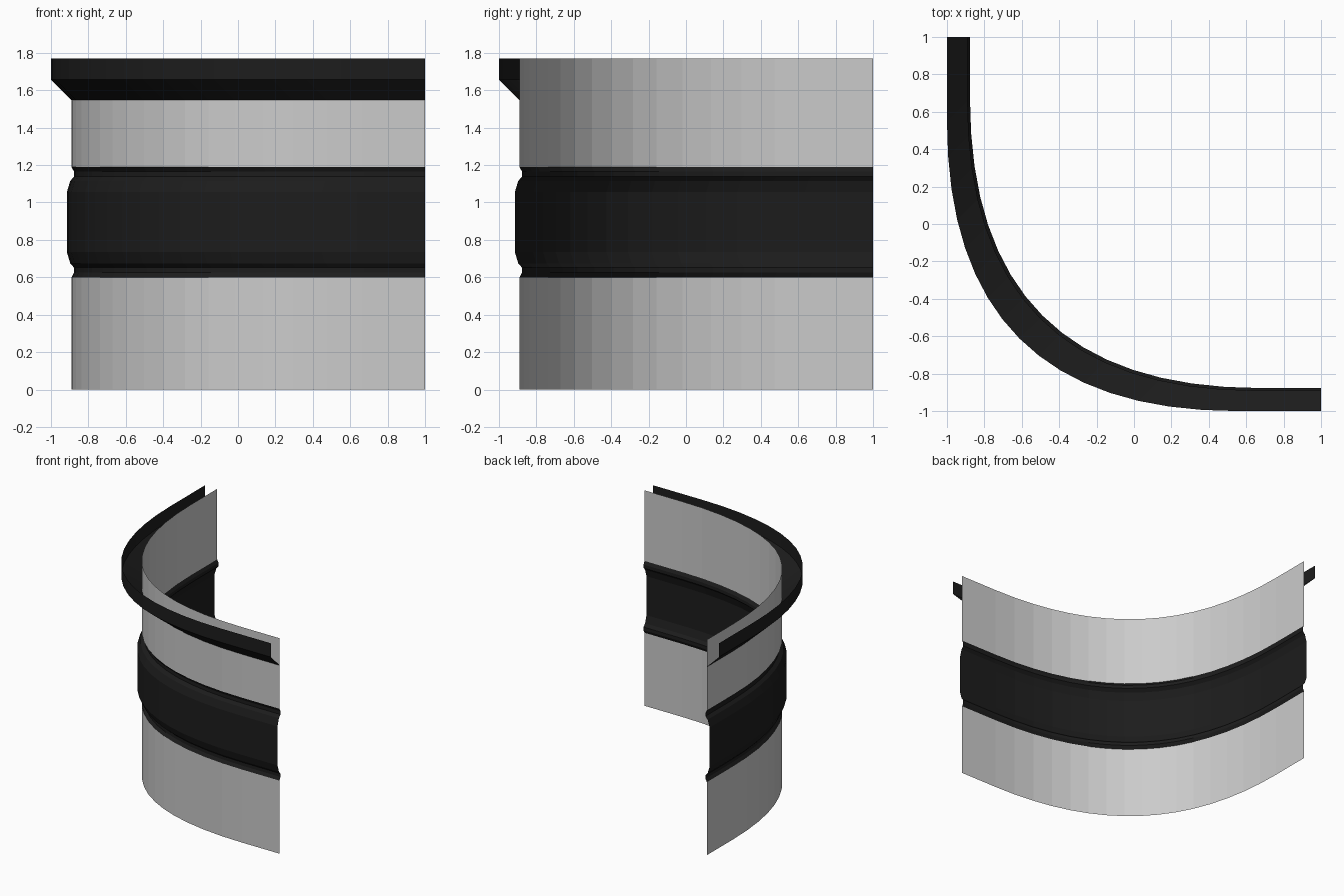
import bpy

if "Cube" in bpy.data.objects:
    bpy.data.objects.remove(bpy.data.objects["Cube"])

SEGMENTS = 16
WALL = -0.89      # straight wall face position on x and y
BEND = 0.66       # where the bend starts and ends on the wall face
END = 1.0         # open ends of the strip

dark = bpy.data.materials.new("dark_trim")
dark.diffuse_color = (0.012, 0.012, 0.012, 1)
dark.use_nodes = True
dark.node_tree.nodes["Principled BSDF"].inputs["Base Color"].default_value = dark.diffuse_color


def plan(d):
    """Plan line of the curved corner, pushed outward by d on both axes."""
    span = BEND - WALL
    pts = [(WALL - d, END)]
    for i in range(SEGMENTS + 1):
        t = i / SEGMENTS
        pts.append((WALL - d + span * t * t, WALL - d + span * (1 - t) ** 2))
    pts.append((END, WALL - d))
    return pts


def sweep(name, profile, material=None):
    """Sweep a profile of (outward offset, height) along the plan line."""
    verts, faces = [], []
    for d, z in profile:
        verts += [(x, y, z) for x, y in plan(d)]
    n = SEGMENTS + 3
    for r in range(len(profile) - 1):
        for i in range(n - 1):
            a = r * n + i
            faces.append((a, a + 1, a + n + 1, a + n))
    mesh = bpy.data.meshes.new(name)
    mesh.from_pydata(verts, [], faces)
    mesh.update()
    obj = bpy.data.objects.new(name, mesh)
    bpy.context.collection.objects.link(obj)
    if material:
        mesh.materials.append(material)
    return obj


# Plain wall panels below and above the belt
sweep("lower_wall", [(0, 0), (0, 0.60)])
sweep("upper_wall", [(0, 1.19), (0, 1.77)])

# Bulging belt with a small groove along each edge
half_belt = [(0, 0.60), (-0.013, 0.625), (-0.013, 0.652), (0.007, 0.675), (0.025, 0.735)]
belt = half_belt + [(d, 1.79 - z) for d, z in reversed(half_belt)]
sweep("belt", belt, dark)

# Open gutter along the top: sloped underside and upright lip
sweep("gutter", [(0, 1.547), (0.11, 1.657), (0.11, 1.77)], dark)
